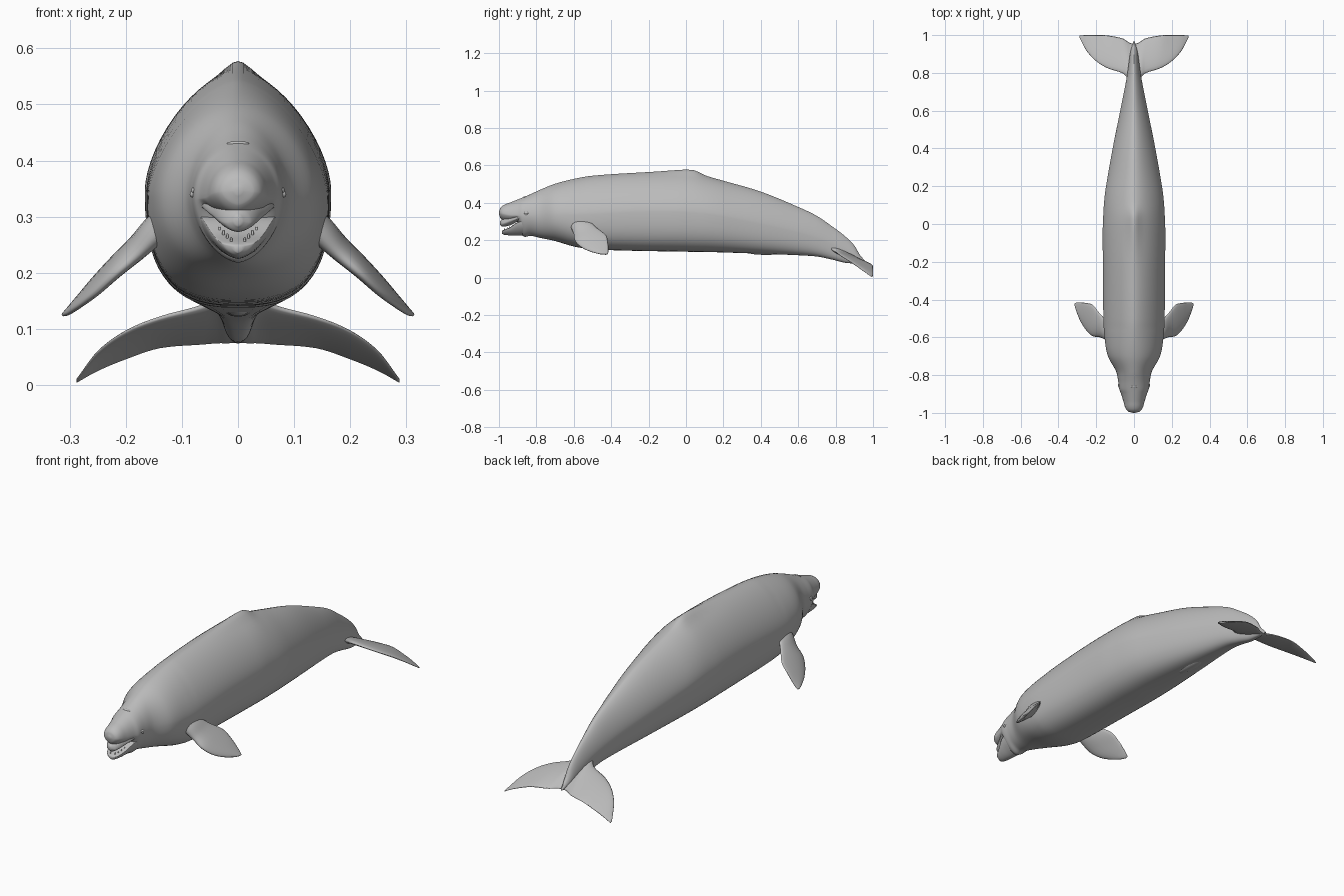
import bpy, bmesh, math
from mathutils import Vector

cube = bpy.data.objects.get("Cube")
if cube:
    bpy.data.objects.remove(cube, do_unlink=True)

# One skin colour for the whole animal
COLOUR = (0.5, 0.5, 0.5, 1)
skin = bpy.data.materials.new("grey_skin")
skin.use_nodes = True
skin.diffuse_color = COLOUR
skin.node_tree.nodes["Principled BSDF"].inputs["Base Color"].default_value = COLOUR


def finish(name, bm, mirror=False):
    """Turn a bmesh into a smooth object, optionally mirrored across x."""
    bmesh.ops.recalc_face_normals(bm, faces=bm.faces)
    mesh = bpy.data.meshes.new(name)
    bm.to_mesh(mesh)
    bm.free()
    mesh.materials.append(skin)
    mesh.shade_smooth()
    obj = bpy.data.objects.new(name, mesh)
    bpy.context.collection.objects.link(obj)
    if mirror:
        obj.modifiers.new("mirror", "MIRROR")
    return obj


def refine(stations, steps):
    """Smoothly interpolate stations along their first value."""
    rows = [Vector(s) for s in stations]
    last = len(rows) - 1

    def slope(i):
        a, b = rows[max(i - 1, 0)], rows[min(i + 1, last)]
        return (b - a) / (b[0] - a[0])

    result = []
    for i in range(last):
        span = rows[i + 1][0] - rows[i][0]
        m0, m1 = slope(i) * span, slope(i + 1) * span
        for k in range(steps):
            t = k / steps
            u = t * t * (3 - 2 * t)
            result.append(rows[i] * (1 - u) + rows[i + 1] * u
                          + m0 * (t * (1 - t) ** 2) - m1 * (t * t * (1 - t)))
    return result + [rows[last]]


def loft(name, rings, mirror=False):
    """Bridge closed rings of points and cap both ends."""
    bm = bmesh.new()
    loops = [[bm.verts.new(p) for p in ring] for ring in rings]
    count = len(loops[0])
    for a, b in zip(loops, loops[1:]):
        for j in range(count):
            k = (j + 1) % count
            bm.faces.new((a[j], a[k], b[k], b[j]))
    bm.faces.new(loops[0])
    bm.faces.new(loops[-1])
    return finish(name, bm, mirror)


def power(value, exponent):
    return math.copysign(abs(value) ** exponent, value)


def dorsal_hump(x, y):
    """Low narrow hump on the back, long in front and short behind."""
    length = 0.17 if y < 0.035 else 0.05
    return 0.017 * math.exp(-((y - 0.035) / length) ** 2 - (x / 0.03) ** 2)


def body_ring(station, sides=60):
    """Cross-section with a peaked back and a fuller belly behind the head."""
    y, width, top, bottom, middle = station
    blend = min(max((y + 0.9) / 0.35, 0), 1)
    ring = []
    for i in range(sides):
        a = math.tau * i / sides
        s, c = math.sin(a), math.cos(a)
        if s >= 0:
            p, height = 2 - 0.42 * blend, top - middle
        else:
            p, height = 1.6 + 1.1 * blend, middle - bottom
        x = width * power(c, 2 / p)
        z = middle + height * power(s, 2 / p)
        if s > 0:
            z += dorsal_hump(x, y)
        ring.append((x, y, z))
    return ring


def fin(name, stations, up, sides=20):
    """Tapered blade: x, lead y, lead z, trail y, trail z, thickness."""
    up = Vector(up).normalized()
    rings = []
    for x, ly, lz, ty, tz, thick in refine(stations, 5):
        lead, trail = Vector((x, ly, lz)), Vector((x, ty, tz))
        ring = []
        for i in range(sides):
            a = math.tau * i / sides
            t = (1 - math.cos(a)) / 2
            bulge = math.sin(a) * (1.25 - 0.6 * t) * thick / 2
            ring.append(lead.lerp(trail, t) + up * bulge)
        rings.append(ring)
    return loft(name, rings, True)


def blob(name, centre, radii, mirror=False):
    """Ellipsoid detail."""
    bm = bmesh.new()
    bmesh.ops.create_uvsphere(bm, u_segments=24, v_segments=14, radius=1)
    bmesh.ops.scale(bm, vec=radii, verts=bm.verts)
    bmesh.ops.translate(bm, vec=centre, verts=bm.verts)
    return finish(name, bm, mirror)


# Body from brow to tail stock: y, half width, top, bottom, widest height
BODY = [
    (-1, .006, .352, .34, .346), (-.993, .03, .372, .32, .345),
    (-.975, .045, .388, .305, .342), (-.94, .056, .402, .298, .335),
    (-.9, .068, .418, .296, .333), (-.875, .078, .428, .225, .335),
    (-.83, .084, .447, .224, .335), (-.78, .095, .47, .213, .335),
    (-.7, .138, .502, .196, .335), (-.6, .156, .528, .167, .335),
    (-.5, .162, .545, .152, .338), (-.25, .164, .561, .143, .35),
    (-.05, .166, .562, .14, .35), (.04, .163, .558, .138, .345),
    (.12, .158, .54, .137, .338), (.2, .148, .518, .135, .325),
    (.4, .113, .46, .128, .285), (.6, .073, .378, .12, .24),
    (.7, .053, .33, .113, .21), (.78, .038, .275, .097, .18),
    (.85, .028, .222, .08, .145), (.9, .021, .172, .076, .118),
    (.93, .014, .122, .075, .098), (.965, .004, .082, .074, .078),
]
loft("body", [body_ring(s) for s in refine(BODY, 6)])

# Short beak and open lower jaw, meeting at the corners of the mouth
UPPER_JAW = [
    (-.995, .006, .302, .284, .292), (-.982, .025, .315, .273, .29),
    (-.94, .045, .345, .28, .304), (-.9, .063, .365, .299, .317),
    (-.85, .074, .38, .3, .33),
]
LOWER_JAW = [
    (-.985, .008, .25, .236, .246), (-.975, .028, .255, .23, .252),
    (-.94, .045, .27, .226, .268), (-.9, .062, .297, .225, .294),
    (-.85, .072, .31, .228, .305),
]
loft("upper_jaw", [body_ring(s) for s in refine(UPPER_JAW, 5)])
loft("lower_jaw", [body_ring(s) for s in refine(LOWER_JAW, 5)])

# Small peg teeth on the lower jaw
bm = bmesh.new()
for i in range(4):
    peg = bmesh.ops.create_cone(bm, cap_ends=True, segments=8, radius1=.003,
                                radius2=.0015, depth=.012)["verts"]
    bmesh.ops.translate(bm, vec=(.012 + .007 * i, -.97 + .014 * i, .258 + .006 * i),
                        verts=peg)
finish("lower_teeth", bm, True)

# Eyes, eyelids and blowhole rim
blob("eye", (.081, -.855, .34), (.005, .007, .006), True)
blob("eyelid", (.076, -.853, .346), (.008, .015, .007), True)
blob("blowhole_rim", (0, -.862, .43), (.02, .007, .005))

# Low fold under the rear belly
blob("belly_fold", (0, .43, .135), (.025, .1, .013))

# Paddle flippers
fin("flipper", [
    (.11, -.63, .3, -.52, .312, .054), (.15, -.613, .264, -.505, .292, .048),
    (.18, -.6, .232, -.475, .265, .038), (.22, -.593, .196, -.428, .228, .03),
    (.255, -.56, .163, -.418, .192, .024), (.285, -.51, .14, -.415, .157, .017),
    (.305, -.46, .127, -.416, .133, .011), (.313, -.435, .124, -.42, .125, .005),
], (.65, 0, .75))

# Drooping tail flukes
fin("tail_fluke", [
    (0, .72, .18, .955, .075, .032), (.02, .74, .172, .958, .075, .032),
    (.037, .775, .157, .968, .075, .029), (.06, .798, .142, .982, .073, .025),
    (.14, .825, .12, .998, .066, .02), (.2, .862, .096, 1, .046, .015),
    (.25, .915, .06, 1, .025, .01), (.288, .985, .01, .998, .004, .004),
], (0, .45, .9))
